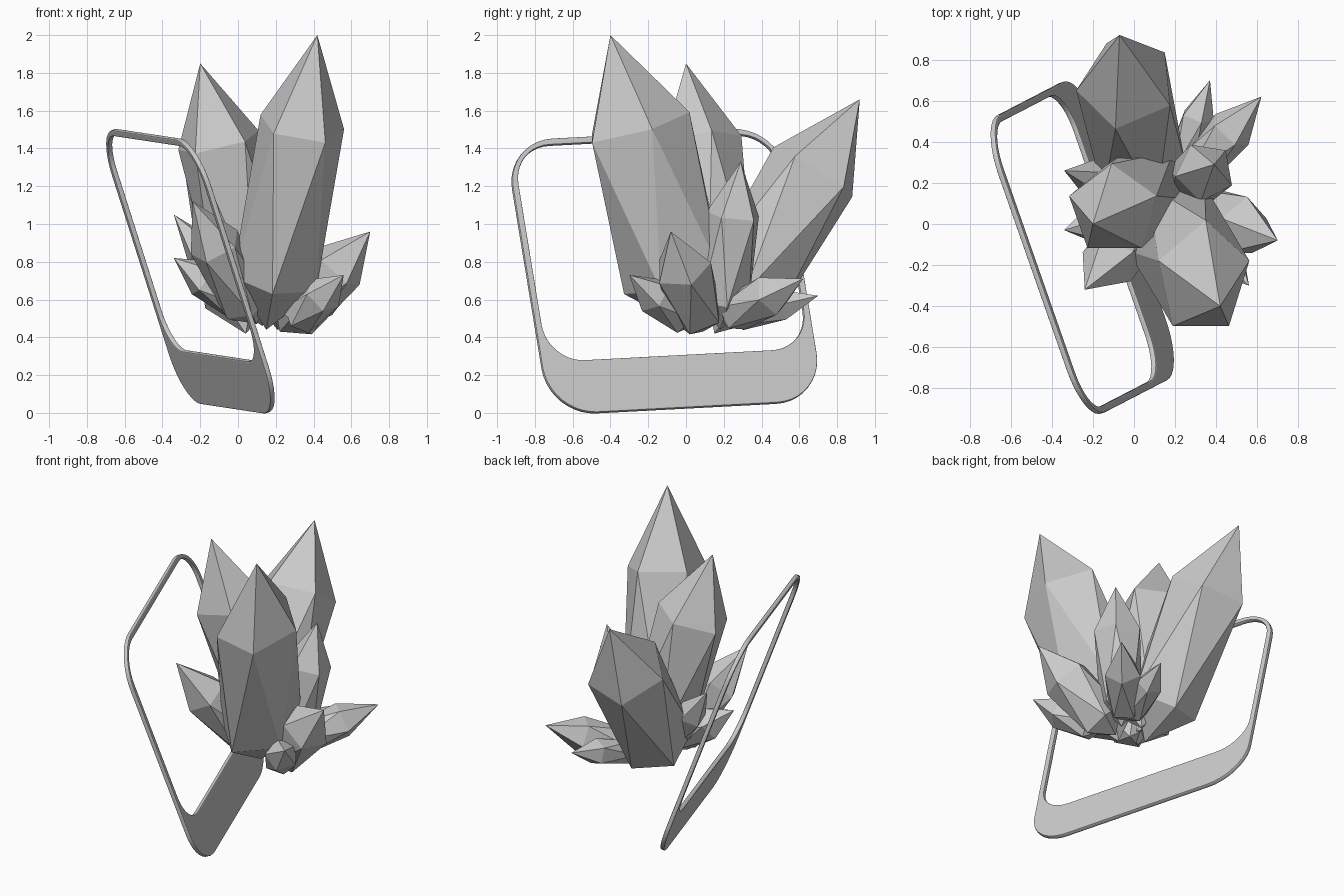
import bpy, bmesh
from math import pi, sin, cos
from mathutils import Vector, Matrix

if "Cube" in bpy.data.objects:
    bpy.data.objects.remove(bpy.data.objects["Cube"])


def crystal(name, base, tip, r, roll=0, upper=0.68, lower=0.16, taper=0.92, squash=1.0):
    """Stretched twenty-faced shard: tip, two staggered rings of five, base point."""
    base, tip = Vector(base), Vector(tip)
    axis = tip - base
    d = axis.normalized()
    e1 = (Vector((0, 1, 0)) - d * d.y).normalized()
    e2 = d.cross(e1)
    bm = bmesh.new()

    def ring(t, rad, off):
        c = base + axis * t
        return [bm.verts.new(c + e1 * rad * cos(off + k * 2 * pi / 5)
                             + e2 * rad * squash * sin(off + k * 2 * pi / 5)) for k in range(5)]

    a = roll * pi / 180
    up, low = ring(upper, r, a), ring(lower, r * taper, a + pi / 5)
    top, bot = bm.verts.new(tip), bm.verts.new(base)
    for k in range(5):
        n = (k + 1) % 5
        bm.faces.new((top, up[k], up[n]))
        bm.faces.new((low[k], up[n], up[k]))
        bm.faces.new((low[k], low[n], up[n]))
        bm.faces.new((bot, low[n], low[k]))
    bmesh.ops.recalc_face_normals(bm, faces=bm.faces)
    me = bpy.data.meshes.new(name)
    bm.to_mesh(me)
    bm.free()
    bpy.context.collection.objects.link(bpy.data.objects.new(name, me))


# Large crystals
crystal("tall_crystal", (.15, .03, .44), (.42, -.40, 2.0), .295, squash=.80, upper=.69, lower=.17, taper=1.0)
crystal("left_crystal", (.13, .22, .46), (-.20, .0, 1.85), .23, upper=.70)
crystal("rear_crystal", (.04, .15, .42), (-.07, .92, 1.66), .26, roll=26, upper=.69, lower=.17, squash=.95)
crystal("middle_crystal", (.25, .18, .44), (.39, .29, 1.33), .148, roll=27)

# Small crystals around the foot
crystal("right_shard", (.22, .09, .43), (.70, -.08, .96), .155, upper=.64)
crystal("rear_right_shard", (.22, .18, .49), (.62, .62, .71), .115, upper=.62)
crystal("rear_low_shard", (.20, .20, .49), (.37, .70, .62), .085, upper=.64)
crystal("front_right_shard", (.28, .03, .46), (.56, -.30, .73), .105, upper=.6)
crystal("front_left_shard", (.10, .08, .47), (-.24, -.32, 1.12), .145, upper=.64)
crystal("left_high_shard", (.10, .14, .48), (-.34, .26, 1.05), .10, upper=.66)
crystal("left_low_shard", (.10, .06, .52), (-.34, -.03, .82), .11, upper=.64)


# Tilted ring frame: rounded square with an off-centre rounded opening
def rounded(x0, x1, y0, y1, r, n=10):
    pts = []
    for cx, cy, s in ((x1 - r, y1 - r, 0), (x0 + r, y1 - r, 1), (x0 + r, y0 + r, 2), (x1 - r, y0 + r, 3)):
        for i in range(n + 1):
            a = (s + i / n) * pi / 2
            pts.append((cx + r * cos(a), cy + r * sin(a)))
    return pts


cu = bpy.data.curves.new("frame_outline", 'CURVE')
cu.dimensions, cu.fill_mode = '2D', 'BOTH'
cu.extrude, cu.bevel_depth, cu.bevel_resolution = .008, .006, 1
g = .006  # the bevel grows the outline by this much
for pts in (rounded(-.77 + g, .77 - g, -.77 + g, .77 - g, .26),
            rounded(-.735 - g, .735 + g, -.475 - g, .735 + g, .215)):
    sp = cu.splines.new('POLY')
    sp.points.add(len(pts) - 1)
    for p, (x, y) in zip(sp.points, pts):
        p.co = (x, y, 0, 1)
    sp.use_cyclic_u = True
tmp = bpy.data.objects.new("frame_outline", cu)
bpy.context.collection.objects.link(tmp)
bpy.context.view_layer.update()
me = bpy.data.meshes.new_from_object(tmp.evaluated_get(bpy.context.evaluated_depsgraph_get()))
bpy.data.objects.remove(tmp)
frame = bpy.data.objects.new("ring_frame", me)
bpy.context.collection.objects.link(frame)
u = Vector((-.33, .943, .05)).normalized()
v = Vector((-.298, -.159, .941))
v = (v - u * v.dot(u)).normalized()
w = u.cross(v)
m = Matrix((u, v, w)).transposed().to_4x4()
m.translation = (-.252, -.115, .75)
frame.matrix_world = m
bpy.context.view_layer.objects.active = frame
frame.select_set(True)
bpy.ops.object.shade_smooth_by_angle(angle=.6)
